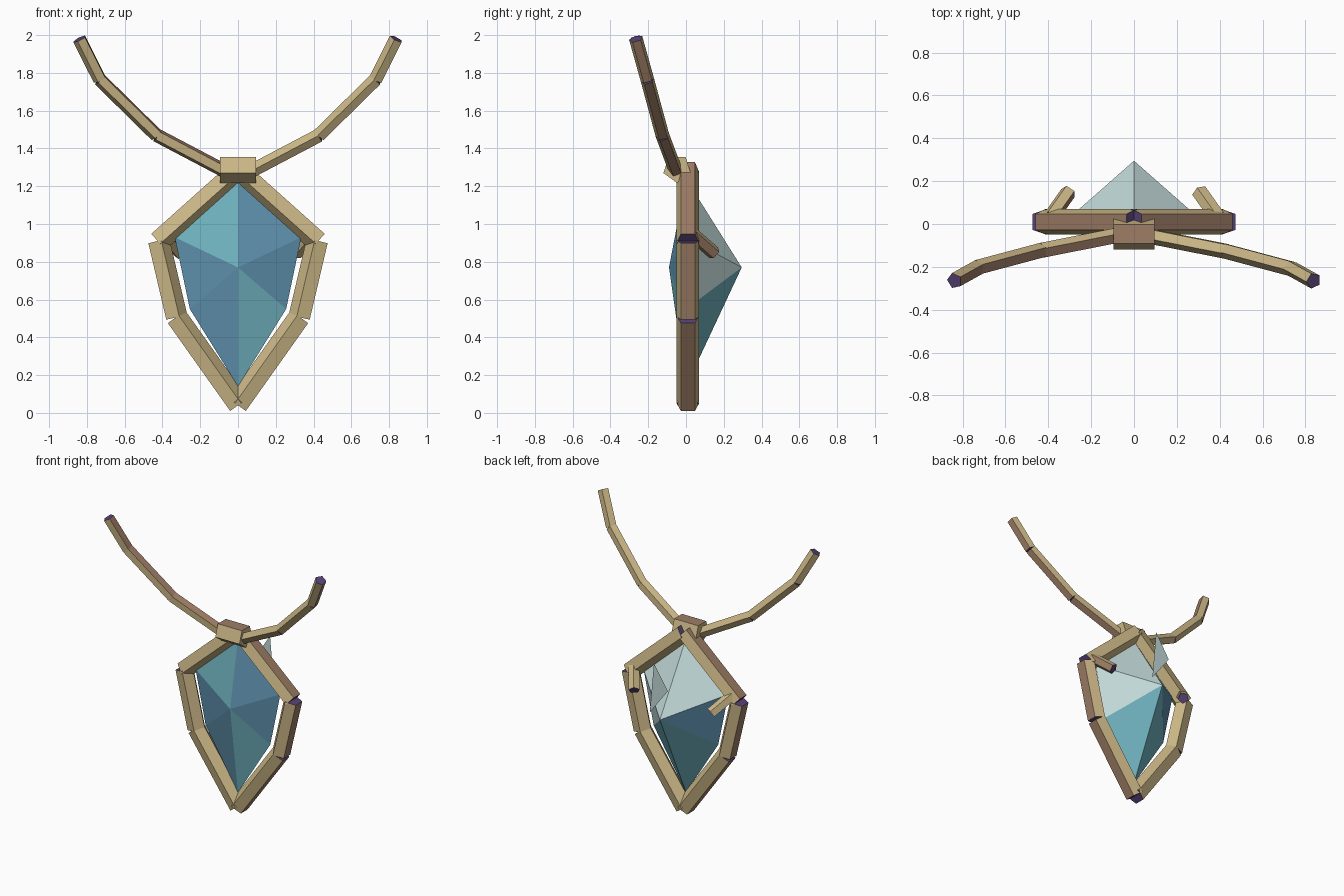
import bpy, bmesh, math
from mathutils import Vector

cube = bpy.data.objects.get("Cube")
if cube:
    bpy.data.objects.remove(cube, do_unlink=True)


def material(name, srgb):
    rgba = [c / 12.92 if c < 0.04 else ((c + 0.055) / 1.055) ** 2.4 for c in srgb] + [1]
    mat = bpy.data.materials.new(name)
    mat.use_nodes = True
    mat.diffuse_color = rgba
    bsdf = mat.node_tree.nodes["Principled BSDF"]
    bsdf.inputs["Base Color"].default_value = rgba
    bsdf.inputs["Roughness"].default_value = 0.8
    return mat


tan = material("tan wood", (0.80, 0.72, 0.53))
brown = material("brown wood", (0.62, 0.49, 0.40))
purple = material("purple cut end", (0.34, 0.26, 0.46))
teal = material("teal crystal", (0.44, 0.70, 0.75))
blue = material("blue crystal", (0.37, 0.57, 0.68))
pale = material("pale crystal", (0.76, 0.85, 0.85))


def finish(name, bm, mats):
    mesh = bpy.data.meshes.new(name)
    bm.to_mesh(mesh)
    bm.free()
    for mat in mats:
        mesh.materials.append(mat)
    obj = bpy.data.objects.new(name, mesh)
    bpy.context.collection.objects.link(obj)
    return obj


def add_bar(bm, start, end, radius, flat):
    """Five-sided bar whose brown flat side faces the given direction."""
    start, end = Vector(start), Vector(end)
    axis = (end - start).normalized()
    u = Vector(flat)
    u = (u - axis * u.dot(axis)).normalized()
    v = axis.cross(u)
    angles = [math.radians(72 * k - 36) for k in range(5)]
    rings = [[bm.verts.new(p + radius * (u * math.cos(a) + v * math.sin(a))) for a in angles]
             for p in (start, end)]
    for k in range(5):
        n = (k + 1) % 5
        face = bm.faces.new((rings[0][k], rings[0][n], rings[1][n], rings[1][k]))
        face.material_index = 1 if k == 0 else 0
    for ring in (rings[0][::-1], rings[1]):
        bm.faces.new(ring).material_index = 2


def bars(name, path, radius, flat_of, mats=(tan, brown, purple)):
    bm = bmesh.new()
    for a, b in zip(path, path[1:]):
        add_bar(bm, a, b, radius, flat_of(Vector(a), Vector(b)))
    return finish(name, bm, mats)


def outward(a, b):
    return (a + b) / 2 - Vector((0, 0.01, 0.72))


def toward_left(a, b):
    return Vector((1, 0, 0))


# Frame, arms and rear prongs on both sides
frame_path = [(0, 1.29), (0.425, 0.91), (0.33, 0.505), (0, 0.04)]
arm_path = [(0.05, -0.05, 1.27), (0.43, -0.125, 1.47), (0.73, -0.205, 1.765), (0.838, -0.265, 1.98)]
prong_path = [(0.39, 0.03, 0.95), (0.305, 0.15, 0.845)]
for side, sign in (("left", 1), ("right", -1)):
    bars(side + "_frame", [(sign * x, 0.01, z) for x, z in frame_path], 0.063, outward)
    bars(side + "_arm", [(sign * x, y, z) for x, y, z in arm_path], 0.038, toward_left)
    bars(side + "_prong", [(sign * x, y, z) for x, y, z in prong_path], 0.038, toward_left)

# Clasp
bars("clasp", [(-0.095, -0.047, 1.293), (0.095, -0.047, 1.293)], 0.076,
     lambda a, b: Vector((0, 0, 1)), (tan, brown, tan))

# Faceted crystal: six-cornered outline with a low front point and a tall rear point
outline = [(0, 1.24), (0.335, 0.93), (0.255, 0.55), (0, 0.14), (-0.255, 0.55), (-0.335, 0.93)]
front_colours = [1, 1, 0, 1, 1, 0]
back_colours = [2, 2, 0, 0, 1, 2]
bm = bmesh.new()
girdle = [bm.verts.new((x, 0, z)) for x, z in outline]
front_point = bm.verts.new((0, -0.09, 0.77))
back_point = bm.verts.new((0, 0.295, 0.77))
for k in range(6):
    a, b = girdle[k], girdle[(k + 1) % 6]
    bm.faces.new((b, a, front_point)).material_index = front_colours[k]
    bm.faces.new((a, b, back_point)).material_index = back_colours[k]
bmesh.ops.recalc_face_normals(bm, faces=bm.faces)
finish("crystal", bm, (teal, blue, pale))

# Thin loose shard behind the crystal
bm = bmesh.new()
bm.faces.new([bm.verts.new((x, 0.29, z)) for x, z in ((0.05, 1.16), (-0.06, 0.99), (0.083, 0.80))])
bmesh.ops.recalc_face_normals(bm, faces=bm.faces)
finish("shard", bm, (pale,))
